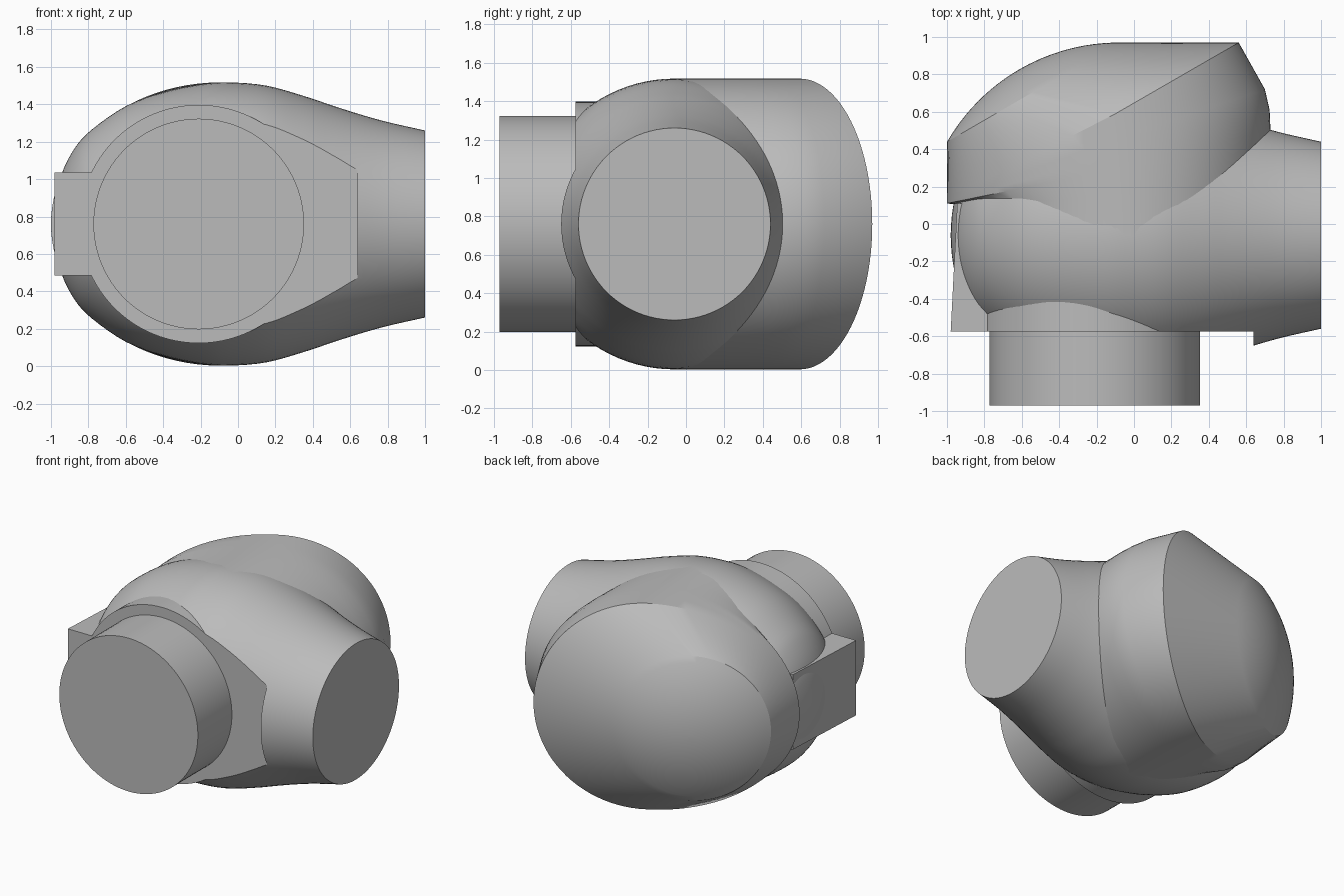
import bpy, bmesh
from math import sin, cos, pi, radians
from mathutils import Vector

if "Cube" in bpy.data.objects:
    bpy.data.objects.remove(bpy.data.objects["Cube"])

ZC = 0.76      # height of the plane of symmetry
R = 0.757      # main body radius
SEG = 96

grey = bpy.data.materials.new("cast_grey")
grey.use_nodes = True
colour = (0.5, 0.5, 0.5, 1)
grey.diffuse_color = colour
grey.node_tree.nodes["Principled BSDF"].inputs["Base Color"].default_value = colour


def make(name, rings):
    """Skin a list of equal closed rings and cap both ends."""
    bm = bmesh.new()
    loops = [[bm.verts.new(p) for p in ring] for ring in rings]
    n = len(loops[0])
    for a, b in zip(loops, loops[1:]):
        for i in range(n):
            j = (i + 1) % n
            bm.faces.new((a[i], a[j], b[j], b[i]))
    bm.faces.new(loops[0])
    bm.faces.new(loops[-1])
    bmesh.ops.recalc_face_normals(bm, faces=bm.faces[:])
    mesh = bpy.data.meshes.new(name)
    bm.to_mesh(mesh)
    bm.free()
    obj = bpy.data.objects.new(name, mesh)
    bpy.context.collection.objects.link(obj)
    mesh.materials.append(grey)
    return obj


def smooth(obj, angle=25):
    bpy.ops.object.select_all(action='DESELECT')
    obj.select_set(True)
    bpy.context.view_layer.objects.active = obj
    bpy.ops.object.shade_smooth_by_angle(angle=radians(angle))


def angles():
    return [2 * pi * i / SEG for i in range(SEG)]


def y_ring(x, y, r):
    return [(x + r * cos(a), y, ZC + r * sin(a)) for a in angles()]


def plan_ring(left, centre, right, half_height):
    """Upright oval through three plan points."""
    l, c, r = Vector(left), Vector(centre), Vector(right)
    ring = []
    for a in angles():
        p = c + ((r - c) if cos(a) > 0 else (l - c)) * abs(cos(a))
        ring.append((p.x, p.y, ZC + half_height * sin(a)))
    return ring


def refine(points, steps=4):
    """Catmull-Rom refinement of a profile."""
    pts = [Vector(p) for p in points]
    pts = [pts[0]] + pts + [pts[-1]]
    out = []
    for a, b, c, d in zip(pts, pts[1:], pts[2:], pts[3:]):
        for k in range(steps):
            t = k / steps
            out.append(0.5 * (2 * b + (c - a) * t + (2 * a - 5 * b + 4 * c - d) * t ** 2
                              + (3 * b - a - 3 * c + d) * t ** 3))
    return out + [pts[-1]]


# Bulb tapering into the side port, turned about the x axis
profile = refine([(-.98, .01), (-.972, .12), (-.94, .275), (-.87, .41), (-.78, .506),
                  (-.6, .63), (-.4, .705), (-.2, .747), (-.05, R), (.15, .74),
                  (.35, .685), (.5, .635), (.64, .59), (.8, .545), (1, .5)])
bulb = make("bulb_and_side_port",
            [[(x, -.06 + r * cos(a), ZC + r * sin(a)) for a in angles()] for x, r in profile])

# Flat machined front of the bulb
bpy.ops.mesh.primitive_cube_add(size=2, location=(-.36, -1.575, ZC))
cutter = bpy.context.object
cutter.hide_render = True
cut = bulb.modifiers.new("flat_front", 'BOOLEAN')
cut.operation = 'DIFFERENCE'
cut.solver = 'EXACT'
cut.object = cutter
bpy.ops.object.select_all(action='DESELECT')
bulb.select_set(True)
bpy.context.view_layer.objects.active = bulb
bpy.ops.object.modifier_apply(modifier=cut.name)
bpy.data.objects.remove(cutter)
smooth(bulb)

# Angled rear body: upright ring swung round to a tilted rim, cone, then shallow dome
rings = [plan_ring((-.86, -.06), (-.05, -.06), (.70, -.06), R),
         plan_ring((-.92, .10), (-.06, .15), (.72, .25), R),
         plan_ring((-1, .11), (-.07, .30), (.73, .50), R),
         plan_ring((-1, .115), (-.08, .38), (.725, .61), R),
         plan_ring((-1, .12), (-.085, .46), (.70, .72), R),
         plan_ring((-1, .13), (-.095, .592), (.56, .97), R)]
axis = Vector((-sin(pi / 6), cos(pi / 6)))
across = Vector((cos(pi / 6), sin(pi / 6)))
base = Vector((-.54, .705))
dome_radius = 1.06
for k in range(13):
    a = pi / 6 * (1 - k / 12.2)
    c = base + axis * dome_radius * (cos(a) - cos(pi / 6))
    r = dome_radius * sin(a)
    rings.append(plan_ring(c - across * r, c, c + across * r, r))
smooth(make("angled_rear_body", rings))

# Round front pad and neck
smooth(make("front_pad", [y_ring(-.21, -.575, .637), y_ring(-.21, -.2, .637)]))
smooth(make("front_neck", [y_ring(-.21, -.97, .563), y_ring(-.21, -.4, .563)]))

# Side block with a slightly tapered outer face
make("side_block", [[(x, y, ZC + s * .275) for x, s in
                     ((outer, -1), (-.5, -1), (-.5, 1), (outer, 1))]
                    for y, outer in ((-.575, -.98), (.11, -.945))])
